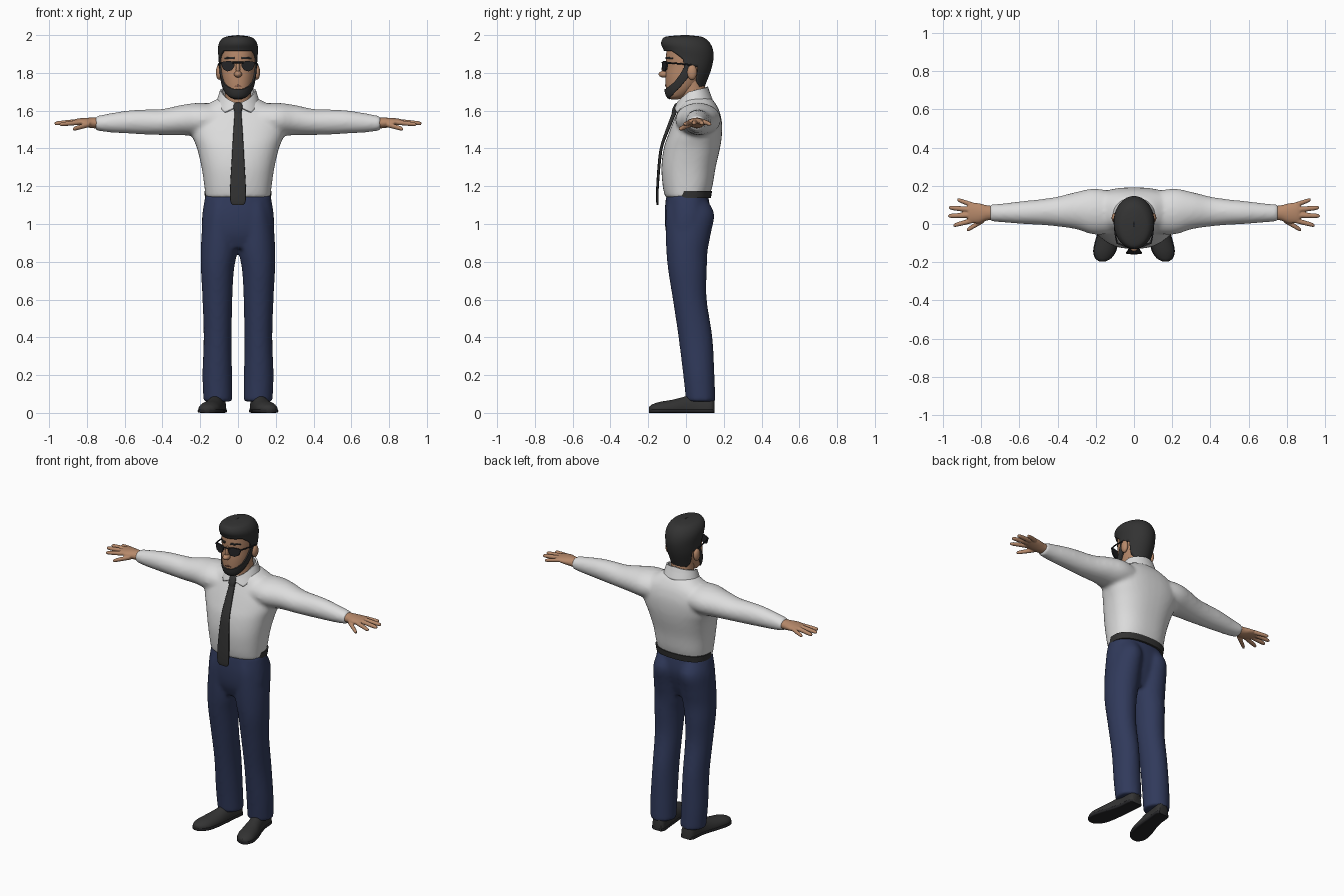
import bpy, bmesh, math
from mathutils import Vector


def material(name, rgb):
    m = bpy.data.materials.new(name)
    m.diffuse_color = (*rgb, 1)
    return m


SKIN = material("skin", (0.47, 0.25, 0.145))
LIPS = material("lips", (0.33, 0.14, 0.09))
WHITE = material("shirt white", (0.72, 0.72, 0.72))
NAVY = material("trouser navy", (0.03, 0.042, 0.105))
DARK = material("charcoal", (0.033, 0.033, 0.033))
BLACK = material("glasses black", (0.018, 0.018, 0.02))


def spline(rows, n=5):
    """Catmull-Rom resampling of section rows."""
    out = []
    for i in range(len(rows) - 1):
        p = [rows[max(0, min(len(rows) - 1, i + k))] for k in (-1, 0, 1, 2)]
        for s in range(n):
            t = s / n
            out.append([0.5 * (2 * b + (c - a) * t + (2 * a - 5 * b + 4 * c - d) * t * t
                               + (3 * b - a - 3 * c + d) * t ** 3) for a, b, c, d in zip(*p)])
    return out + [list(rows[-1])]


def lerp(table, x):
    if x <= table[0][0]:
        return table[0][1:]
    for a, b in zip(table, table[1:]):
        if x <= b[0]:
            t = (x - a[0]) / max(b[0] - a[0], 1e-9)
            return [u + (v - u) * t for u, v in zip(a[1:], b[1:])]
    return table[-1][1:]


def loft(bm, axis, rows, side=1, seg=28, e=2.0, n=5):
    """Closed tube; rows hold (along, centre a, centre b, radius a, radius b)."""
    rings = []
    for w, a, b, ra, rb in spline(rows, n):
        ring = []
        for k in range(seg):
            t = 2 * math.pi * k / seg
            c, s = math.cos(t), math.sin(t)
            u = a + ra * math.copysign(abs(c) ** (2 / e), c)
            v = b + rb * math.copysign(abs(s) ** (2 / e), s)
            x, y, z = {"x": (w, u, v), "y": (u, w, v), "z": (u, v, w)}[axis]
            ring.append(bm.verts.new((x * side, y, z)))
        rings.append(ring)
    for p, q in zip(rings, rings[1:]):
        for k in range(seg):
            j = (k + 1) % seg
            bm.faces.new((p[k], p[j], q[j], q[k]))
    bm.faces.new(rings[0])
    bm.faces.new(rings[-1])


def finish(bm, name, mat, voxel=0, smooth=0, thick=0):
    if not thick:
        bmesh.ops.recalc_face_normals(bm, faces=bm.faces)
    me = bpy.data.meshes.new(name)
    bm.to_mesh(me)
    bm.free()
    ob = bpy.data.objects.new(name, me)
    bpy.context.collection.objects.link(ob)
    me.materials.append(mat)
    bpy.ops.object.select_all(action="DESELECT")
    ob.select_set(True)
    bpy.context.view_layer.objects.active = ob
    bpy.ops.object.shade_smooth_by_angle(angle=math.radians(45))
    if voxel:
        r = ob.modifiers.new("blend", "REMESH")
        r.mode, r.voxel_size, r.use_smooth_shade = "VOXEL", voxel, True
        s = ob.modifiers.new("soften", "SMOOTH")
        s.factor, s.iterations = 0.5, smooth
    if thick:
        s = ob.modifiers.new("thickness", "SOLIDIFY")
        s.thickness, s.offset = thick, -1
    return ob


def patch(name, mat, prof, th0, th1, lo, hi, thick, n=72, m=14, grow=0.0, mirror=False):
    """Strip wrapped on a profile (z, front, back, half width); lo/hi by angle from the front."""
    bm = bmesh.new()
    for sgn in ((1, -1) if mirror else (1,)):
        grid = []
        for i in range(n + 1):
            th = th0 + (th1 - th0) * i / n
            th *= sgn
            fold = abs((th + 180) % 360 - 180)
            l, h = lerp(lo, fold)[0], lerp(hi, fold)[0]
            col = []
            for j in range(m + 1):
                z = l + (h - l) * (1 - (1 - j / m) ** 2)
                f, b, rx = lerp(prof, z)
                a = math.radians(th)
                col.append(bm.verts.new(((rx + grow) * math.sin(a),
                           (f + b) / 2 - ((b - f) / 2 + grow) * math.cos(a), z)))
            grid.append(col)
        for p, q in zip(grid, grid[1:]):
            for j in range(m):
                f = (p[j], q[j], q[j + 1], p[j + 1])
                bm.faces.new(f if sgn > 0 else f[::-1])
    bmesh.ops.remove_doubles(bm, verts=bm.verts, dist=1e-5)
    return finish(bm, name, mat, thick=thick)


def span(rows):
    """(along, front, back, half width) -> loft rows."""
    return [(z, 0, (f + b) / 2, rx, (b - f) / 2) for z, f, b, rx in rows]


# Shirt: torso blended with both sleeves
bm = bmesh.new()
loft(bm, "z", span([(1.14, -.11, .12, .17), (1.2, -.123, .14, .178), (1.3, -.13, .157, .193),
     (1.4, -.118, .18, .217), (1.47, -.095, .19, .243), (1.54, -.068, .19, .25),
     (1.6, -.042, .176, .215), (1.64, -.025, .155, .15), (1.665, -.01, .135, .105)]), e=2.4, seg=40)
for s in (1, -1):
    loft(bm, "x", [(.1, .06, 1.55, .11, .085), (.21, .065, 1.553, .12, .088), (.3, .07, 1.55, .098, .08),
         (.4, .065, 1.54, .078, .069), (.5, .062, 1.54, .066, .066), (.58, .06, 1.54, .06, .061),
         (.68, .058, 1.535, .05, .05), (.757, .058, 1.533, .044, .037)], s)
finish(bm, "shirt", WHITE, .011, 7)

# Trousers: hips blended with both legs
bm = bmesh.new()
loft(bm, "z", [(.87, 0, 0, .14, .075), (.95, 0, 0, .187, .105), (1.05, 0, .008, .189, .121),
               (1.155, 0, .006, .172, .111)], e=2.3, seg=40)
for s in (1, -1):
    loft(bm, "z", [(.06, .107, .078, .076, .078), (.2, .11, .068, .078, .083), (.4, .108, .05, .074, .09),
         (.6, .109, .02, .079, .09), (.75, .109, .008, .087, .102), (.85, .101, .005, .096, .109),
         (.95, .097, .012, .096, .12), (1.05, .092, .021, .09, .129), (1.12, .085, .01, .08, .108)], s)
finish(bm, "trousers", NAVY, .011, 6)

# Belt, showing at the sides and back
bm = bmesh.new()
loft(bm, "z", [(1.137, 0, .02, .175, .112), (1.175, 0, .025, .178, .113)], e=2.35, seg=48, n=1)
finish(bm, "belt", DARK)

# Shoes with flat soles
shoe = [(-.195, .165, .02, .015, .012), (-.18, .161, .02, .038, .024), (-.14, .153, .02, .056, .038),
        (-.07, .138, .02, .056, .05), (0, .122, .02, .048, .068), (.06, .112, .02, .043, .085),
        (.13, .105, .02, .043, .085), (.15, .103, .02, .03, .06)]
bm = bmesh.new()
for s in (1, -1):
    loft(bm, "y", shoe, s)
for v in bm.verts:
    v.co.z = max(v.co.z, .006)
finish(bm, "shoes", DARK)
bm = bmesh.new()
for s in (1, -1):
    loft(bm, "y", [(y, cx, .01, rx * 1.06 + .001, .01) for y, cx, _, rx, _ in shoe], s, e=5)
finish(bm, "soles", BLACK)

# Hands: palm, four fingers and thumb
bm = bmesh.new()
digits = [((.84, .098, 1.54), (.925, .128, 1.528), .012), ((.85, .074, 1.542), (.968, .086, 1.532), .013),
          ((.85, .046, 1.542), (.972, .042, 1.532), .013), ((.84, .02, 1.538), (.945, -.008, 1.527), .0125),
          ((.785, .022, 1.528), (.875, -.033, 1.502), .0135)]
for s in (1, -1):
    loft(bm, "x", [(.73, .058, 1.535, .036, .028), (.77, .058, 1.535, .04, .028), (.81, .056, 1.538, .052, .024),
                   (.85, .059, 1.541, .052, .017), (.868, .06, 1.541, .045, .012)], s)
    for a, b, r in digits:
        a, b = Vector(a), Vector(b)
        rows = []
        for t, k in ((0, 1.15), (.5, 1.05), (.85, .9), (.96, .65), (1, .3)):
            c = a.lerp(b, t)
            rows.append((c.x, c.y, c.z, r * k, r * k * .95))
        loft(bm, "x", rows, s, seg=14, n=3)
finish(bm, "hands", SKIN, .0045, 2)

# Head, neck, nose and ears
head = spline([(1.66, -.08, -.04, .02), (1.672, -.094, -.005, .045), (1.695, -.103, .03, .062),
               (1.73, -.107, .065, .076), (1.78, -.108, .095, .086), (1.83, -.105, .118, .09),
               (1.88, -.106, .126, .092), (1.93, -.1, .12, .09), (1.965, -.08, .09, .07), (1.98, -.03, .04, .03)], 6)
bm = bmesh.new()
loft(bm, "z", span(head), seg=40, n=1, e=2.1)
finish(bm, "head", SKIN)
bm = bmesh.new()
loft(bm, "z", [(1.6, 0, .055, .078, .078), (1.68, 0, .04, .07, .07), (1.78, 0, .025, .068, .068)])
finish(bm, "neck", SKIN)


def blobs(name, mat, items):
    bm = bmesh.new()
    for c, r in items:
        vs = bmesh.ops.create_uvsphere(bm, u_segments=16, v_segments=10, radius=1)["verts"]
        for v in vs:
            v.co = Vector(c) + Vector(a * b for a, b in zip(v.co, r))
    return finish(bm, name, mat)


blobs("nose", SKIN, [((0, -.117, 1.793), (.021, .028, .018)), ((0, -.108, 1.82), (.012, .021, .04))])
blobs("ears", SKIN, [((s * .1, .032, 1.803), (.017, .026, .04)) for s in (1, -1)])

# Swept hair with hairline and sideburns
hair = spline([(1.7, -.04, .088, .07), (1.75, -.104, .108, .086), (1.82, -.108, .134, .099),
               (1.88, -.112, .146, .103), (1.92, -.118, .143, .106), (1.95, -.131, .132, .103),
               (1.975, -.127, .112, .09), (1.992, -.105, .08, .064), (2.0, -.02, .01, .001)], 6)
line = [(0, 1.915), (48, 1.915), (62, 1.895), (76, 1.87), (80, 1.8), (97, 1.79), (101, 1.835),
        (114, 1.83), (122, 1.75), (140, 1.715), (180, 1.705)]
patch("hair", DARK, hair, 0, 360, line, [(0, 2.0)], .02, n=120, m=22)

# Beard along the jaw, brows and mouth
patch("beard", DARK, head, -100, 100,
      [(0, 1.66), (35, 1.662), (60, 1.675), (80, 1.71), (90, 1.74), (100, 1.775)],
      [(0, 1.712), (25, 1.716), (45, 1.73), (62, 1.75), (74, 1.785), (82, 1.83), (100, 1.83)],
      .012, grow=.009)
patch("eyebrows", DARK, head, 12, 48, [(0, 1.872), (48, 1.874)], [(0, 1.886), (48, 1.882)],
      .006, n=10, m=2, grow=.005, mirror=True)
patch("mouth", LIPS, head, -17, 17, [(0, 1.728), (17, 1.727)], [(0, 1.738), (17, 1.729)],
      .005, n=12, m=2, grow=.003)

# Sunglasses: drop lenses, bridge and temples
bm = bmesh.new()
outline = [(.016, 1.858), (.05, 1.864), (.086, 1.858), (.087, 1.84), (.077, 1.818), (.056, 1.808),
           (.034, 1.813), (.02, 1.833)]
for s in (1, -1):
    loops = [[bm.verts.new((s * x, -.127 + d + .4 * max(0, x - .03), z)) for x, z in outline] for d in (0, .009)]
    for f in loops:
        bm.faces.new(f)
    for k in range(8):
        j = (k + 1) % 8
        bm.faces.new((loops[0][k], loops[0][j], loops[1][j], loops[1][k]))
    loft(bm, "y", [(-.105, s * .087, 1.853, .004, .005), (-.05, s * .098, 1.85, .004, .004),
                   (.03, s * .104, 1.842, .004, .004)], seg=8)
loft(bm, "x", [(-.03, -.126, 1.855, .004, .004), (.03, -.126, 1.855, .004, .004)], seg=8, n=1)
finish(bm, "sunglasses", BLACK)

# Folded shirt collar, open at the front
collar = [(1.58, -.075, .175, .135), (1.64, -.05, .148, .116), (1.7, -.03, .125, .098), (1.74, -.02, .112, .088)]
patch("collar", WHITE, collar, 4, 356, [(0, 1.63), (10, 1.615), (34, 1.592), (55, 1.625), (90, 1.645), (180, 1.655)],
      [(0, 1.636), (30, 1.662), (65, 1.7), (110, 1.715), (180, 1.728)], .012)

# Tie: blade and knot
bm = bmesh.new()
loft(bm, "z", [(1.1, 0, -.15, .028, .005), (1.125, 0, -.152, .041, .006), (1.21, 0, -.15, .041, .007),
               (1.345, 0, -.139, .033, .008), (1.42, 0, -.126, .029, .008), (1.5, 0, -.097, .024, .01),
               (1.6, 0, -.057, .017, .012)], e=3.5, seg=20)
loft(bm, "z", [(1.585, 0, -.064, .016, .012), (1.61, 0, -.056, .023, .016), (1.635, 0, -.045, .022, .014),
               (1.642, 0, -.04, .012, .008)], e=3, seg=20)
finish(bm, "tie", DARK)
